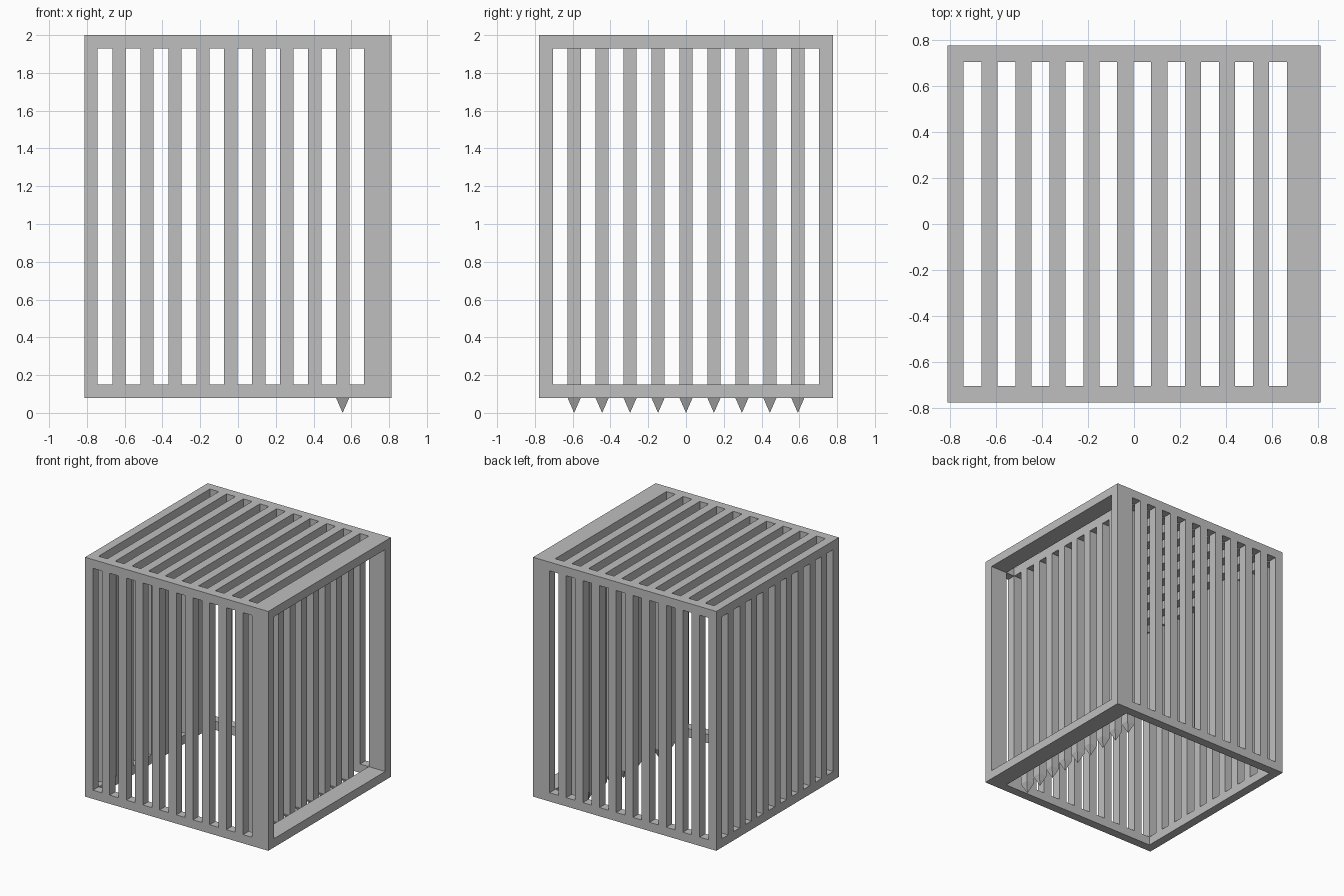
import bpy
import bmesh
from math import pi, sqrt
from mathutils import Matrix, Vector

if "Cube" in bpy.data.objects:
    bpy.data.objects.remove(bpy.data.objects["Cube"], do_unlink=True)

metal = bpy.data.materials.new("plain_grey")
metal.use_nodes = True
metal.diffuse_color = (0.52, 0.52, 0.52, 1)
metal.node_tree.nodes["Principled BSDF"].inputs["Base Color"].default_value = metal.diffuse_color

PITCH, SLOT, COUNT = 0.148, 0.078, 10
BAR = PITCH - SLOT
LAST = 2 * COUNT


def grid_lines(start, outer):
    """Outer wall, then alternating slot and bar edges, then outer wall."""
    edges = [start + k * PITCH + w for k in range(COUNT) for w in (0, SLOT)]
    return [-outer] + edges + [outer]


xs = grid_lines(-0.743, 0.813)
ys = grid_lines(-0.705, 0.777)
zs = [0.08, 0.15, 1.93, 2.0]


def solid(i, j, k):
    """True where the cage has material."""
    if not (0 <= i <= LAST and 0 <= j <= LAST and 0 <= k <= 2):
        return False
    y_wall = j in (0, LAST)
    if k == 0:                      # open floor frame
        return y_wall or i in (0, LAST)
    if k == 2:                      # slotted roof
        return y_wall or i % 2 == 0
    if y_wall:                      # slotted front and back
        return i % 2 == 0
    return i == 0 and j % 2 == 0    # slotted end wall, opposite end open


def make_object(name, bm):
    mesh = bpy.data.meshes.new(name)
    bm.to_mesh(mesh)
    bm.free()
    mesh.materials.append(metal)
    obj = bpy.data.objects.new(name, mesh)
    bpy.context.collection.objects.link(obj)
    return obj


# Cage shell: skin the boundary between solid and empty cells
bm = bmesh.new()
lines = (xs, ys, zs)
for i in range(LAST + 1):
    for j in range(LAST + 1):
        for k in range(3):
            if not solid(i, j, k):
                continue
            cell = (i, j, k)
            for axis in range(3):
                for side in (0, 1):
                    near = list(cell)
                    near[axis] += 2 * side - 1
                    if solid(*near):
                        continue
                    u, v = (axis + 1) % 3, (axis + 2) % 3
                    corners = []
                    for du, dv in ((0, 0), (1, 0), (1, 1), (0, 1)):
                        p = Vector()
                        p[axis] = lines[axis][cell[axis] + side]
                        p[u] = lines[u][cell[u] + du]
                        p[v] = lines[v][cell[v] + dv]
                        corners.append(bm.verts.new(p))
                    bm.faces.new(corners if side else corners[::-1])
bmesh.ops.remove_doubles(bm, verts=bm.verts, dist=0.0005)
bmesh.ops.dissolve_limit(bm, angle_limit=0.01, verts=bm.verts, edges=bm.edges)
make_object("cage_shell", bm)

# Sliding gate: square bars ending in pointed tips
gate_x = (xs[LAST - 2] + xs[LAST - 1]) / 2
for n in range(COUNT - 1):
    y = ys[2 * n + 2] + BAR / 2
    bm = bmesh.new()
    height = zs[2] - zs[0]
    bmesh.ops.create_cube(bm, size=1, matrix=Matrix.Translation(
        (gate_x, y, zs[0] + height / 2)) @ Matrix.Diagonal((BAR, BAR, height, 1)))
    bottom = min(bm.faces, key=lambda f: f.calc_center_median().z)
    tip = bmesh.ops.poke(bm, faces=[bottom])["verts"][0]
    tip.co.z = 0
    make_object(f"gate_bar_{n + 1}", bm)
